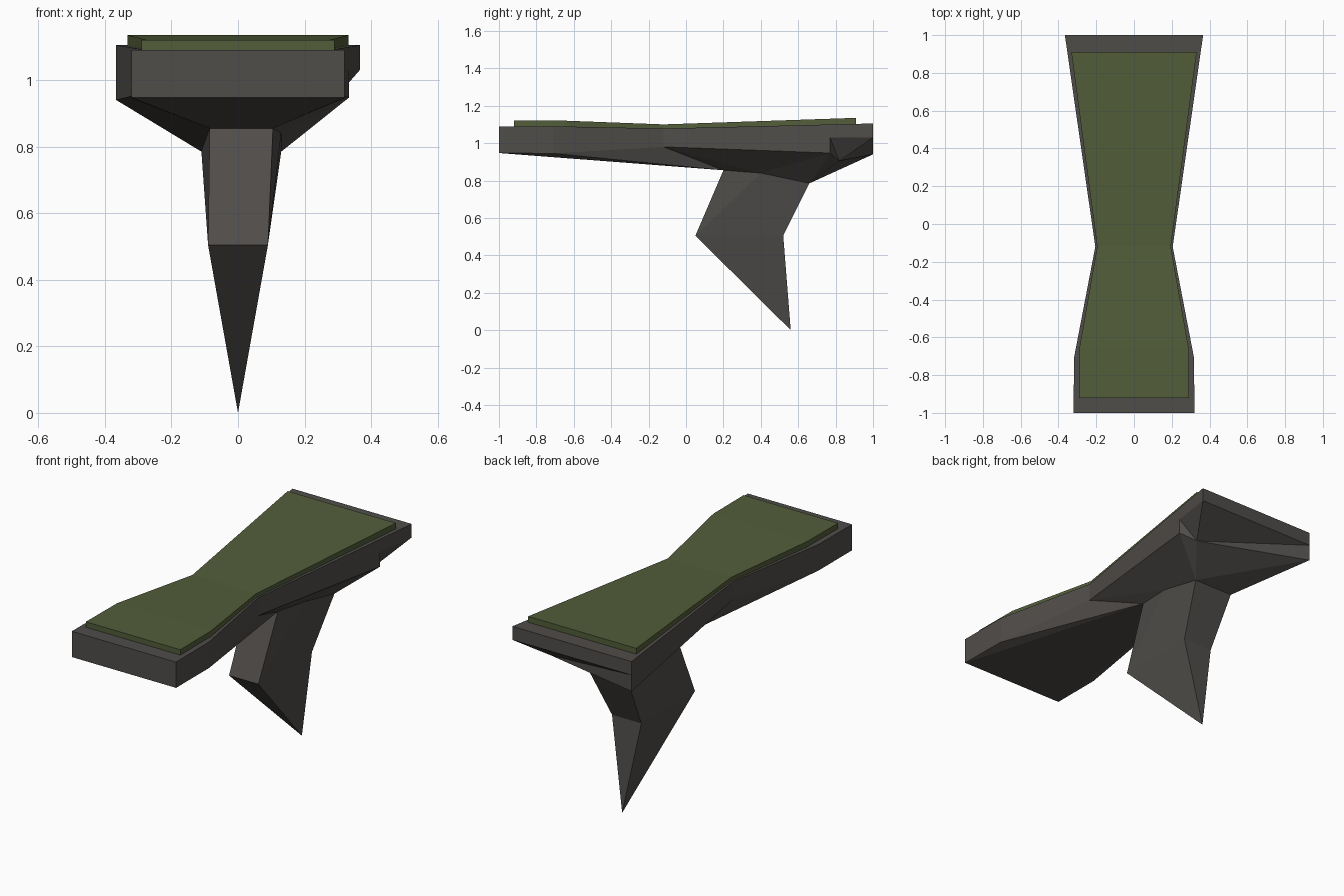
import bpy, bmesh

if "Cube" in bpy.data.objects:
    bpy.data.objects.remove(bpy.data.objects["Cube"])


def material(name, rgb):
    m = bpy.data.materials.new(name)
    m.diffuse_color = (*rgb, 1)
    m.use_nodes = True
    m.node_tree.nodes["Principled BSDF"].inputs["Base Color"].default_value = m.diffuse_color
    return m


def mesh_object(name, points, faces, mat):
    """Flat-shaded object from named points and faces listing those names."""
    bm = bmesh.new()
    v = {k: bm.verts.new(p) for k, p in points.items()}
    for f in faces:
        bm.faces.new([v[k] for k in f])
    bmesh.ops.recalc_face_normals(bm, faces=bm.faces[:])
    me = bpy.data.meshes.new(name)
    bm.to_mesh(me)
    bm.free()
    me.materials.append(mat)
    ob = bpy.data.objects.new(name, me)
    bpy.context.collection.objects.link(ob)
    return ob


def stations(rows):
    """Mirrored stations (y, half width, top z, bottom z) -> named points."""
    pts = {}
    for i, (y, w, top, bottom) in enumerate(rows):
        for side, s in (("L", -1), ("R", 1)):
            pts[f"{side}t{i}"] = (s * w, y, top)
            pts[f"{side}b{i}"] = (s * w, y, bottom)
    return pts


def strip(a, b, n):
    """Quads joining two rows of points along the length."""
    return [(f"{a}{i}", f"{b}{i}", f"{b}{i+1}", f"{a}{i+1}") for i in range(n)]


stone = material("dark_stone", (0.08, 0.074, 0.068))
moss = material("moss_green", (0.085, 0.11, 0.042))

# Raised moss covering with a narrow waist
pts = stations([(-0.92, 0.29, 1.12, 1.07), (-0.65, 0.288, 1.12, 1.07),
                (-0.12, 0.195, 1.10, 1.06), (0.91, 0.332, 1.135, 1.08)])
faces = [f for a, b in (("Lt", "Rt"), ("Rt", "Rb"), ("Rb", "Lb"), ("Lb", "Lt"))
         for f in strip(a, b, 3)]
faces += [("Lt0", "Rt0", "Rb0", "Lb0"), ("Lt3", "Rt3", "Rb3", "Lb3")]
mesh_object("moss_covering", pts, faces, moss)

# Stone slab: top and side walls; the last bottom row is the back ledge
pts = stations([(-1, 0.32, 1.09, 0.947), (-0.71, 0.318, 1.09, 0.945),
                (-0.12, 0.205, 1.078, 0.98), (1, 0.366, 1.105, 1.03)])
faces = strip("Lt", "Rt", 3) + strip("Rt", "Rb", 2) + strip("Lt", "Lb", 2)
faces += [("Lt0", "Rt0", "Rb0", "Lb0"), ("Lt3", "Rt3", "Rb3", "Lb3")]

# Broken corner, spike and underside points
pts.update({
    "low": (-0.366, 1, 0.94),                                   # left back corner
    "n1": (0.333, 0.77, 1.03), "n2": (0.333, 0.77, 0.947),      # corner notch
    "chip": (0.257, 0.82, 0.905),
    "hipL": (-0.085, 0.2, 0.855), "hipR": (0.105, 0.2, 0.855),  # spike top
    "bend": (0.13, 0.4, 0.84),
    "heelL": (-0.11, 0.66, 0.785), "heelR": (0.13, 0.66, 0.785),
    "kneeL": (-0.09, 0.05, 0.505), "kneeR": (0.09, 0.05, 0.505),
    "backL": (-0.09, 0.52, 0.505), "backR": (0.09, 0.52, 0.505),
    "tip": (0, 0.56, 0)})

# Rear stretches of the side walls and the notch
faces += [("Lt2", "Lt3", "Lb3", "low", "Lb2"),
          ("Rt2", "Rt3", "Rb3", "n1", "n2", "Rb2"),
          ("n1", "n2", "chip"), ("n1", "chip", "Rb3"),
          ("Rb3", "chip", "Lb3"), ("Lb3", "chip", "low")]

# Faceted underside running into the spike
faces += [("Lb0", "Rb0", "hipR", "hipL"),
          ("Rb0", "Rb1", "hipR"), ("Rb1", "Rb2", "hipR"),
          ("Rb2", "bend", "hipR"), ("Rb2", "n2", "bend"),
          ("n2", "heelR", "bend"), ("n2", "chip", "heelR"),
          ("Lb0", "Lb1", "hipL"), ("Lb1", "Lb2", "hipL"),
          ("Lb2", "heelL", "hipL"), ("Lb2", "low", "heelL"),
          ("low", "chip", "heelR"), ("low", "heelR", "heelL")]

# Spike
faces += [("hipL", "hipR", "kneeR", "kneeL"),
          ("hipR", "bend", "kneeR"), ("bend", "heelR", "backR", "kneeR"),
          ("hipL", "heelL", "backL", "kneeL"),
          ("heelL", "heelR", "backR", "backL"),
          ("kneeL", "kneeR", "tip"), ("kneeR", "backR", "tip"),
          ("backR", "backL", "tip"), ("backL", "kneeL", "tip")]
mesh_object("stone_platform", pts, faces, stone)
